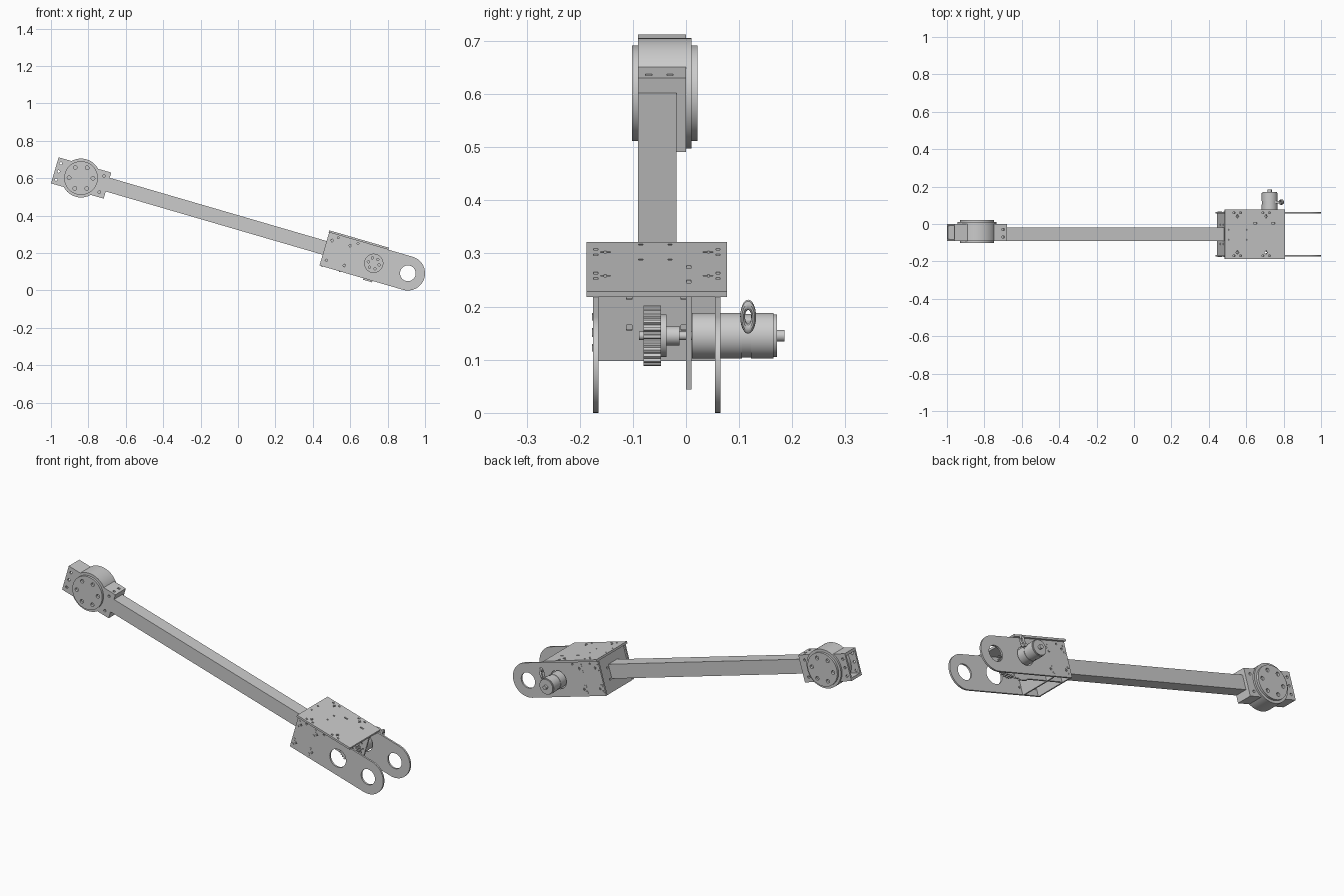
import bpy, bmesh, math
from mathutils import Matrix, Vector

if "Cube" in bpy.data.objects:
    bpy.data.objects.remove(bpy.data.objects["Cube"], do_unlink=True)

# One grey for the whole arm
GREY = (0.6, 0.6, 0.6, 1)
mat = bpy.data.materials.new("plain_grey")
mat.use_nodes = True
mat.diffuse_color = GREY
mat.node_tree.nodes["Principled BSDF"].inputs["Base Color"].default_value = GREY

# Arm frame: local x runs along the arm, origin at the pivot hole
FRAME = Matrix.Translation((0.908, 0, 0.092)) @ Matrix.Rotation(math.radians(16.25), 4, 'Y')
MOTOR, HEAD = -0.19, -1.82


def circle(u, v, r, n=32, a0=0.0, a1=2 * math.pi):
    return [(u + r * math.cos(a0 + (a1 - a0) * i / n),
             v + r * math.sin(a0 + (a1 - a0) * i / n)) for i in range(n)]


def add_prism(bm, pts, y0, y1):
    a = [bm.verts.new((u, y0, v)) for u, v in pts]
    b = [bm.verts.new((u, y1, v)) for u, v in pts]
    bm.faces.new(a)
    bm.faces.new(b[::-1])
    for i in range(len(a)):
        j = (i + 1) % len(a)
        bm.faces.new((a[j], a[i], b[i], b[j]))


def rect(u0, u1, v0, v1):
    return [(u0, v0), (u1, v0), (u1, v1), (u0, v1)]


def make(name, prisms):
    bm = bmesh.new()
    for pts, y0, y1 in prisms:
        add_prism(bm, pts, y0, y1)
    bmesh.ops.recalc_face_normals(bm, faces=bm.faces)
    me = bpy.data.meshes.new(name)
    bm.to_mesh(me)
    bm.free()
    me.materials.append(mat)
    ob = bpy.data.objects.new(name, me)
    bpy.context.collection.objects.link(ob)
    ob.matrix_world = FRAME
    return ob


def finish(ob, cuts=()):
    bpy.context.view_layer.update()
    bpy.ops.object.select_all(action='DESELECT')
    bpy.context.view_layer.objects.active = ob
    ob.select_set(True)
    if cuts:
        cutter = make("cutter", cuts)
        cutter.hide_render = True
        bpy.context.view_layer.update()
        mod = ob.modifiers.new("holes", 'BOOLEAN')
        mod.operation, mod.solver, mod.object = 'DIFFERENCE', 'EXACT', cutter
        mod.use_self = True
        bpy.ops.object.modifier_apply(modifier=mod.name)
        bpy.data.objects.remove(cutter, do_unlink=True)
    bpy.ops.object.shade_smooth_by_angle(angle=math.radians(30))
    return ob


# Square beam
finish(make("beam", [(rect(-1.68, -0.345, -0.032, 0.044), -0.09, -0.018)]))

# Fork side plates with a rounded end, pivot hole, motor hole and joint slots
outline = [(-0.465, -0.092)] + circle(0, 0, 0.092, 32, -math.pi / 2, math.pi / 2) + [(0, 0.092), (-0.465, 0.092)]
for name, y in (("right_fork_plate", -0.175), ("left_fork_plate", 0.055)):
    ya, yb = y - 0.02, y + 0.03
    cuts = [(circle(0, 0, 0.042), ya, yb), (circle(MOTOR, 0, 0.049), ya, yb)]
    for u in (-0.452, -0.352):
        for v in (-0.055, 0.055):
            cuts.append((rect(u - 0.005, u + 0.005, v + 0.01, v + 0.022), ya, yb))
            cuts.append((rect(u - 0.005, u + 0.005, v - 0.022, v - 0.01), ya, yb))
            cuts.append((rect(u + 0.008, u + 0.02, v - 0.003, v + 0.003), ya, yb))
            cuts.append((rect(u + 0.013, u + 0.017, v - 0.007, v + 0.007), ya, yb))
    for u in (-0.41, -0.30):
        cuts.append((circle(u, 0.078, 0.005, 12), ya, yb))
    finish(make(name, [(outline, y, y + 0.01)]), cuts)

# Top cover with slots above each plate it joins
cuts = []
for y in (-0.17, 0.06):
    s = -1 if y > 0 else 1
    for u in (-0.40, -0.24):
        for du in (-0.024, 0.012):
            cuts.append((rect(u + du, u + du + 0.012, 0.08, 0.12), y - 0.004, y + 0.004))
        ys = sorted((y + s * 0.009, y + s * 0.028))
        cuts.append((rect(u - 0.003, u + 0.003, 0.08, 0.12), *ys))
        cuts.append((rect(u - 0.008, u + 0.008, 0.08, 0.12), y + s * 0.018 - 0.002, y + s * 0.018 + 0.002))
for y in (-0.085, -0.03):
    for u in (-0.45, -0.35):
        cuts.append((circle(u, 0.1, 0.005, 12), y - 0.004, y + 0.004))
for u in (-0.30, -0.20):
    cuts.append((rect(u - 0.01, u + 0.01, 0.08, 0.12), 0.001, 0.009))
finish(make("top_cover", [(rect(-0.468, -0.135, 0.092, 0.103), -0.187, 0.077)]), cuts)

# Two cross plates holding the beam, with joint tabs and bolt holes
for name, u in (("end_plate", -0.457), ("inner_plate", -0.357)):
    tabs = [(rect(u, u + 0.01, v - 0.006, v + 0.006), y, y + 0.012)
            for v in (-0.071, -0.039, 0.039, 0.071) for y in (-0.177, 0.055)]
    plate = make(name, [(rect(u, u + 0.01, -0.095, 0.092), -0.165, 0.055)])
    holes = [(rect(u - 0.01, u + 0.02, v - 0.005, v + 0.005), y - 0.005, y + 0.005)
             for v in (-0.03, 0.03) for y in (-0.107, -0.004)]
    finish(plate, holes)
    finish(make(name + "_tabs", tabs))

# Motor mount plate with its lower tab
finish(make("motor_mount", [(rect(-0.45, -0.145, -0.092, 0.094), 0.0, 0.01),
                            (rect(-0.22, -0.17, -0.1, -0.092), 0.0, 0.01)]),
       [(circle(MOTOR + 0.03 * math.cos(a), 0.03 * math.sin(a), 0.004, 10), -0.02, 0.011)
        for a in [k * math.pi / 3 for k in range(6)]])

# Motor body, front boss, rear bearing and output shaft
finish(make("motor", [(circle(MOTOR, 0, 0.043), 0.011, 0.105),
                      (circle(MOTOR, 0, 0.041), 0.105, 0.122),
                      (circle(MOTOR, 0, 0.043), 0.122, 0.165),
                      (circle(MOTOR, 0, 0.04), 0.165, 0.171),
                      (circle(MOTOR, 0, 0.011, 20), 0.171, 0.185)]))
finish(make("motor_shaft", [(circle(MOTOR, 0, 0.008, 16), -0.088, 0.011)]))

# Wire terminal: an upright ring on a short stalk
bpy.ops.mesh.primitive_torus_add(major_radius=0.016, minor_radius=0.007,
                                 major_segments=24, minor_segments=10)
ring = bpy.context.object
ring.name = "wire_terminal"
ring.data.materials.append(mat)
ring.data.transform(Matrix.Diagonal((1.45, 0.65, 1, 1)))
ring.data.transform(Matrix.Rotation(math.pi / 2, 4, 'Y'))
ring.data.transform(Matrix.Translation((MOTOR + 0.05, 0.117, 0.052)))
ring.matrix_world = FRAME
finish(ring)
finish(make("terminal_stalk", [(rect(MOTOR + 0.02, MOTOR + 0.052, 0.024, 0.036), 0.11, 0.124)]))

# Drive gear and hub
TEETH = 24
gear = []
for i in range(TEETH):
    for k, r in ((-0.35, 0.051), (-0.18, 0.057), (0.18, 0.057), (0.35, 0.051)):
        a = (i + k) * 2 * math.pi / TEETH
        gear.append((MOTOR + r * math.cos(a), r * math.sin(a)))
finish(make("drive_gear", [(gear, -0.08, -0.047)]),
       [(circle(MOTOR + 0.03 * math.cos(a), 0.03 * math.sin(a), 0.006, 12), -0.1, -0.03)
        for a in [k * math.pi / 3 for k in range(6)]])
finish(make("gear_hub", [(circle(MOTOR, 0, 0.04), -0.047, -0.037),
                         (circle(MOTOR, 0, 0.018, 24), -0.037, -0.012)]))

# Head block: a box tube open at the far end
bolts = [(rect(-1.99, -1.90, -0.058, 0.058), -0.08, -0.01)]
for u in (-1.945, -1.705):
    for v in (-0.045, 0, 0.045):
        if u < -1.9 or v:
            bolts.append((circle(u, v, 0.007, 12), -0.1, -0.07))
            bolts.append((circle(u, v, 0.007, 12), -0.02, 0.01))
for y in (-0.07, -0.03):
    bolts.append((circle(-1.695, 0.07, 0.007, 12), y - 0.006, y + 0.006))
finish(make("head_block", [(rect(-1.966, -1.673, -0.072, 0.073), -0.09, 0.0)]), bolts)

# Head drum and its two bolted caps
ring_holes = [(HEAD + 0.064 * math.cos(a), 0.064 * math.sin(a))
              for a in [math.radians(15 + 60 * k) for k in range(6)]]
finish(make("head_drum", [(circle(HEAD, 0, 0.104, 64), -0.09, 0.01)]))
for name, y0, y1 in (("front_cap", -0.102, -0.0901), ("back_cap", 0.0101, 0.022)):
    finish(make(name, [(circle(HEAD, 0, 0.09, 64), y0, y1)]),
           [(circle(u, v, 0.01, 16), y0 - 0.01, y1 + 0.01) for u, v in ring_holes])
